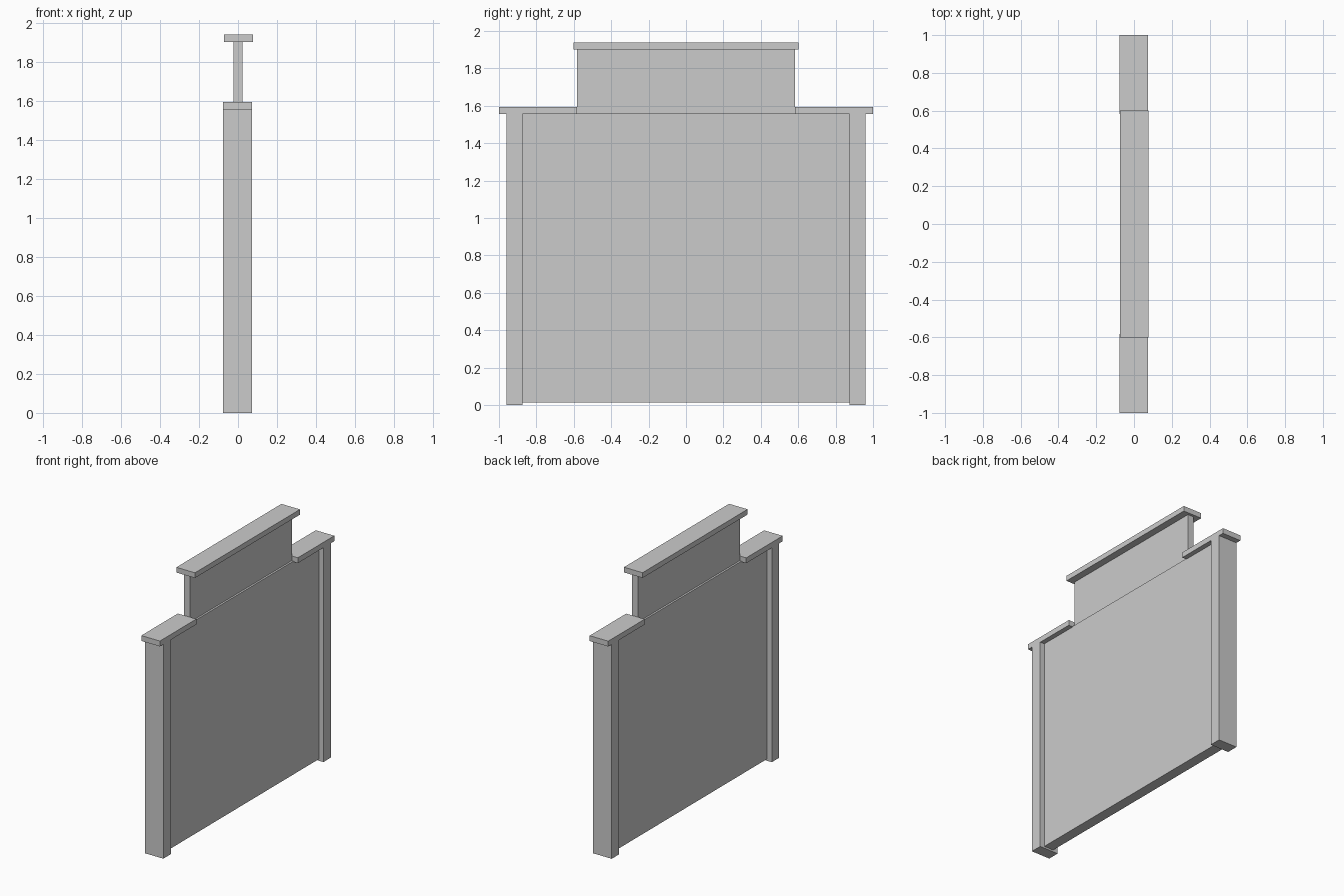
import bpy

if "Cube" in bpy.data.objects:
    bpy.data.objects.remove(bpy.data.objects["Cube"])


def box(name, x, y, z):
    """Box spanning the given (min, max) range on each axis."""
    bpy.ops.mesh.primitive_cube_add(
        size=1, location=[(a + b) / 2 for a, b in (x, y, z)])
    ob = bpy.context.object
    ob.name = name
    ob.scale = [b - a for a, b in (x, y, z)]
    bpy.ops.object.transform_apply(location=False, rotation=False, scale=True)
    return ob


# Wall panels
box("main_panel", (-0.038, 0.038), (-0.875, 0.875), (0.013, 1.56))
box("upper_panel", (-0.024, 0.024), (-0.582, 0.582), (1.56, 1.90))

# Coping on the raised centre
box("top_cap", (-0.073, 0.076), (-0.602, 0.602), (1.90, 1.938))

# End posts with their copings, mirrored across y
for side, s in (("front", -1), ("back", 1)):
    box(side + "_post", (-0.076, 0.073), sorted((s * 0.875, s * 0.96)), (0, 1.555))
    box(side + "_cap", (-0.076, 0.073), sorted((s * 0.582, s * 1.0)), (1.555, 1.594))
